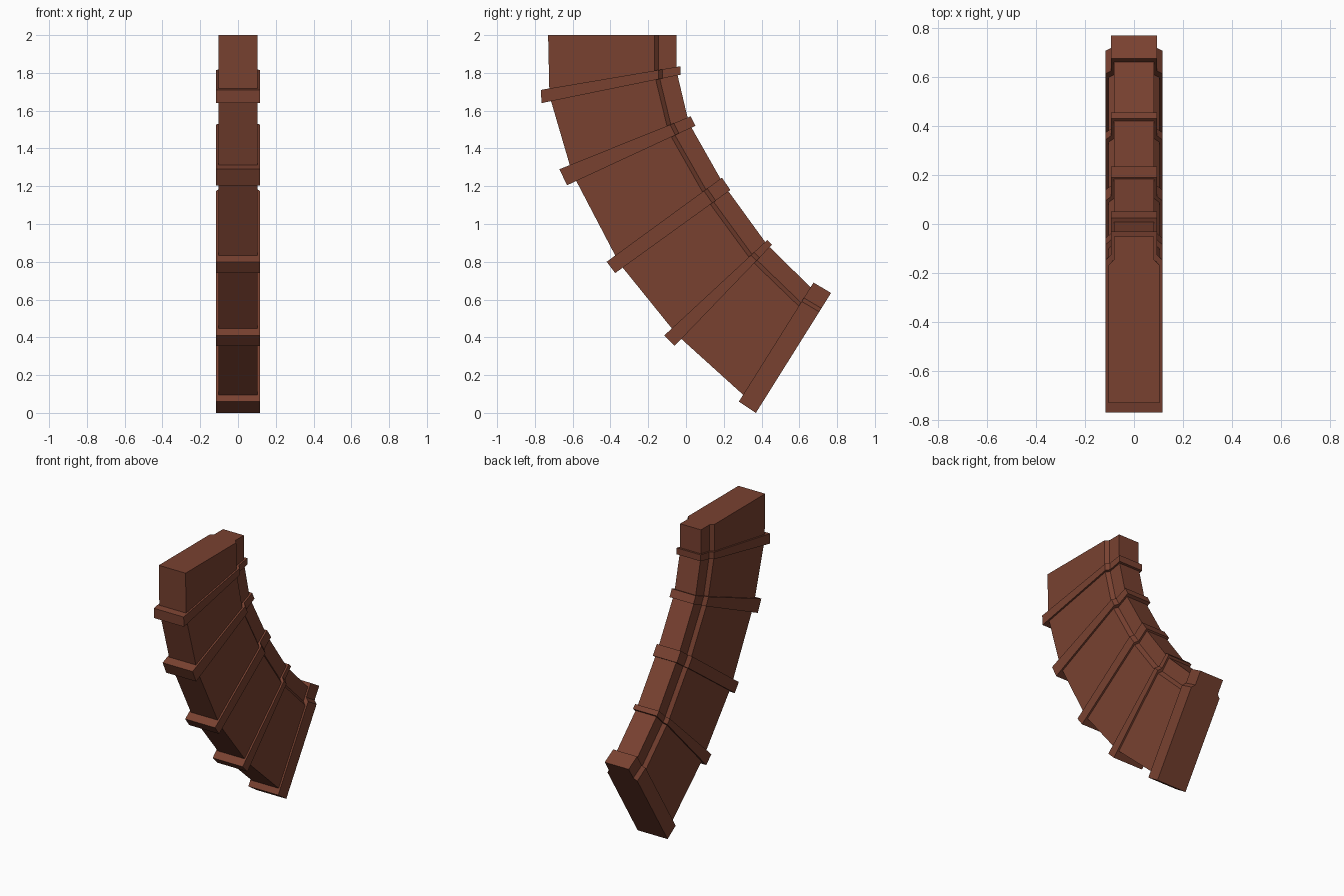
import bpy, bmesh
from mathutils import Vector

if "Cube" in bpy.data.objects:
    bpy.data.objects.remove(bpy.data.objects["Cube"])

mat = bpy.data.materials.new("brown_shell")
mat.diffuse_color = (0.19, 0.053, 0.03, 1)
mat.use_nodes = True
mat.node_tree.nodes["Principled BSDF"].inputs["Base Color"].default_value = mat.diffuse_color


def section(front, back, wide, narrow):
    """Cross-section from front to back point (y, z), stepping in near the back."""
    f, b = Vector(front), Vector(back)
    d = (f - b).normalized()
    half = [(wide, f), (wide, b + d * 0.118), (narrow, b + d * 0.096), (narrow, b)]
    ring = half + [(-x, p) for x, p in reversed(half)]
    return [(x, p.x, p.y) for x, p in ring]


def loft(name, stations, wide, narrow):
    """Closed solid through a list of (front, back) stations."""
    bm = bmesh.new()
    rings = [[bm.verts.new(co) for co in section(f, b, wide, narrow)]
             for f, b in stations]
    for r0, r1 in zip(rings, rings[1:]):
        for i in range(len(r0)):
            j = (i + 1) % len(r0)
            bm.faces.new((r0[i], r0[j], r1[j], r1[i]))
    # end caps, split at the step so each piece is convex
    for r in (rings[0], rings[-1]):
        for a in range(3):
            bm.faces.new((r[a], r[a + 1], r[6 - a], r[7 - a]))
    bmesh.ops.recalc_face_normals(bm, faces=bm.faces)
    mesh = bpy.data.meshes.new(name)
    bm.to_mesh(mesh)
    bm.free()
    mesh.materials.append(mat)
    obj = bpy.data.objects.new(name, mesh)
    bpy.context.collection.objects.link(obj)
    return obj


# Curved body, kinked at each rib
loft("curved_body", [
    ((-0.73, 2.0), (-0.05, 2.0)),
    ((-0.723, 1.68), (-0.05, 1.81)),
    ((-0.603, 1.27), (0.015, 1.535)),
    ((-0.352, 0.79), (0.205, 1.20)),
    ((-0.045, 0.41), (0.43, 0.89)),
    ((0.32, 0.08), (0.67, 0.655)),
], 0.104, 0.081)

# Raised ribs and the base plate: upper and lower (front, back) edges
ribs = [
    ("rib_1", ((-0.768, 1.71), (-0.03, 1.835)), ((-0.765, 1.64), (-0.03, 1.79))),
    ("rib_2", ((-0.67, 1.29), (0.025, 1.57)), ((-0.63, 1.205), (0.05, 1.52))),
    ("rib_3", ((-0.42, 0.80), (0.19, 1.245)), ((-0.375, 0.74), (0.235, 1.18))),
    ("rib_4", ((-0.115, 0.41), (0.43, 0.915)), ((-0.06, 0.355), (0.455, 0.89))),
    ("base_plate", ((0.28, 0.06), (0.675, 0.69)), ((0.37, 0.0), (0.768, 0.635))),
]
for name, upper, lower in ribs:
    loft(name, [upper, lower], 0.116, 0.093)
